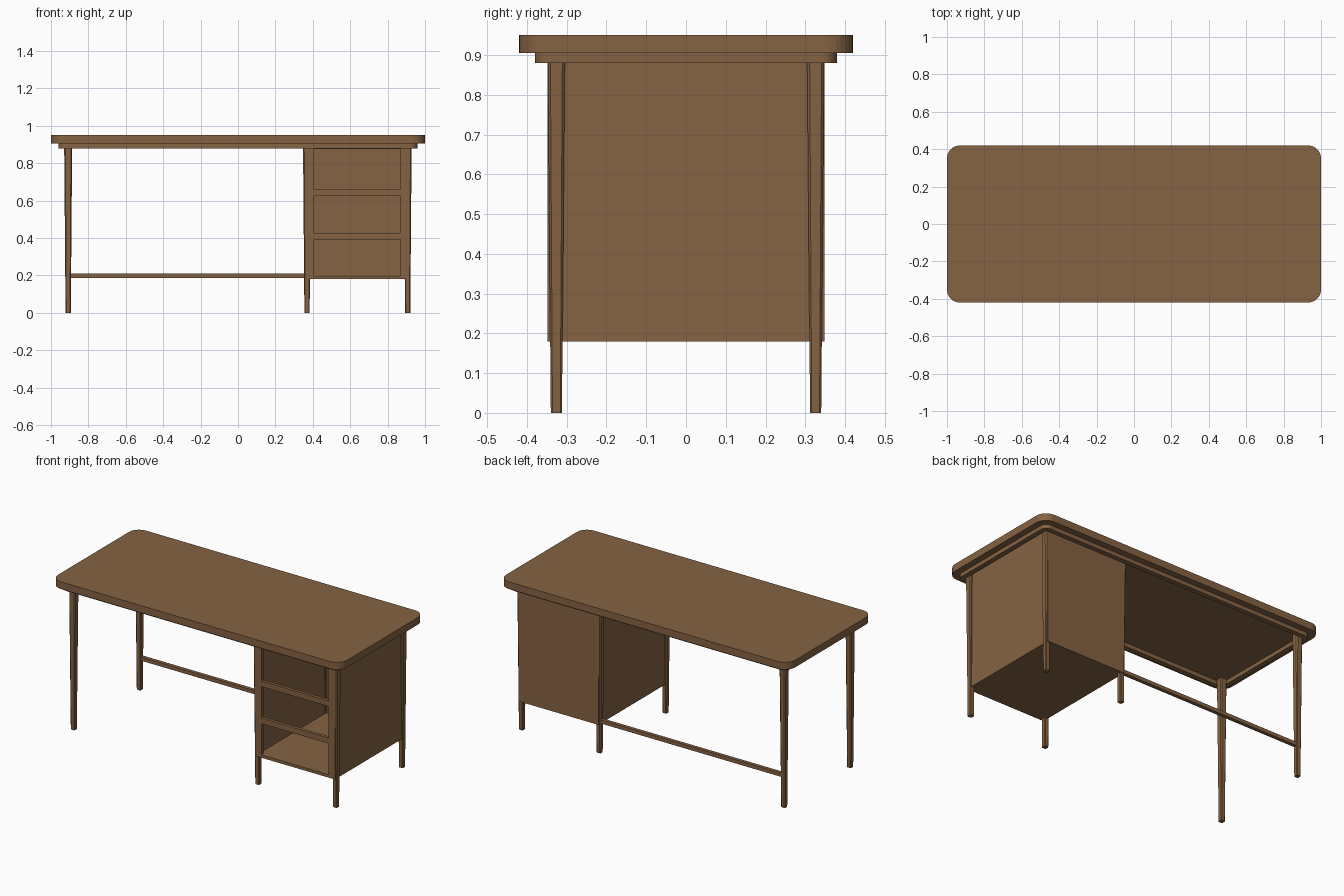
import bpy, bmesh, math

if "Cube" in bpy.data.objects:
    bpy.data.objects.remove(bpy.data.objects["Cube"])

wood = bpy.data.materials.new("brown_wood")
wood.diffuse_color = (0.235, 0.125, 0.056, 1)
wood.use_nodes = True
wood.node_tree.nodes["Principled BSDF"].inputs["Base Color"].default_value = wood.diffuse_color


def finish(name, bm):
    bmesh.ops.recalc_face_normals(bm, faces=bm.faces[:])
    me = bpy.data.meshes.new(name)
    bm.to_mesh(me)
    bm.free()
    ob = bpy.data.objects.new(name, me)
    bpy.context.collection.objects.link(ob)
    me.materials.append(wood)
    return ob


def box(name, x0, x1, y0, y1, z0, z1):
    bm = bmesh.new()
    bmesh.ops.create_cube(bm, size=1)
    for v in bm.verts:
        v.co.x = x0 + (v.co.x + 0.5) * (x1 - x0)
        v.co.y = y0 + (v.co.y + 0.5) * (y1 - y0)
        v.co.z = z0 + (v.co.z + 0.5) * (z1 - z0)
    return finish(name, bm)


def rounded(hx, hy, r, n=8):
    pts = []
    for k, (sx, sy) in enumerate(((1, 1), (-1, 1), (-1, -1), (1, -1))):
        for i in range(n + 1):
            a = math.pi / 2 * (k + i / n)
            pts.append((sx * (hx - r) + r * math.cos(a), sy * (hy - r) + r * math.sin(a)))
    return pts


def loft(name, rings, caps=True):
    # join a list of rings (points, z); closed back on itself when uncapped
    bm = bmesh.new()
    loops = [[bm.verts.new((x, y, z)) for x, y in pts] for pts, z in rings]
    pairs = list(zip(loops, loops[1:] + ([] if caps else loops[:1])))
    for a, b in pairs:
        for i in range(len(a)):
            j = (i + 1) % len(a)
            bm.faces.new((a[i], a[j], b[j], b[i]))
    if caps:
        bm.faces.new(loops[0])
        bm.faces.new(loops[-1])
    return finish(name, bm)


# table top with rounded corners
slab = rounded(1.0, 0.42, 0.07)
loft("table_top", [(slab, 0.905), (slab, 0.95)])

# hollow frame under the top
outer, inner = rounded(0.96, 0.38, 0.04), rounded(0.93, 0.35, 0.012)
loft("under_frame", [(outer, 0.88), (outer, 0.906), (inner, 0.906), (inner, 0.88)], caps=False)

# tapered, slightly chamfered legs
for label, x in (("left", -0.908), ("middle", 0.369), ("right", 0.907)):
    for side, y in (("front", -0.326), ("back", 0.326)):
        rings = []
        for h, z in ((0.014, 0.0), (0.0215, 0.906)):
            rings.append(([(x + px, y + py) for px, py in rounded(h, h, h * 0.3, 1)], z))
        loft(f"{side}_{label}_leg", rings)

# stretcher bar between the back legs
box("back_stretcher", -0.905, 0.37, 0.315, 0.337, 0.187, 0.21)

# drawer cabinet shell
X0, X1, Y, T = 0.363, 0.914, 0.348, 0.02
box("cabinet_left_side", X0, X0 + T, -Y, Y, 0.18, 0.905)
box("cabinet_right_side", X1 - T, X1, -Y, Y, 0.18, 0.905)
box("cabinet_back", X0 + T, X1 - T, Y - T, Y, 0.18, 0.905)
box("cabinet_floor", X0 + T, X1 - T, -Y, Y - T, 0.18, 0.198)
box("cabinet_ceiling", X0 + T, X1 - T, -Y, Y - T, 0.875, 0.905)

# front frame with three open bays
F = -Y + T
box("front_left_stile", X0 + T, 0.405, -Y, F, 0.198, 0.875)
box("front_right_stile", 0.87, X1 - T, -Y, F, 0.198, 0.875)
for i, (z0, z1) in enumerate(((0.393, 0.428), (0.625, 0.66))):
    box(f"front_rail_{i + 1}", 0.405, 0.87, -Y, F, z0, z1)
